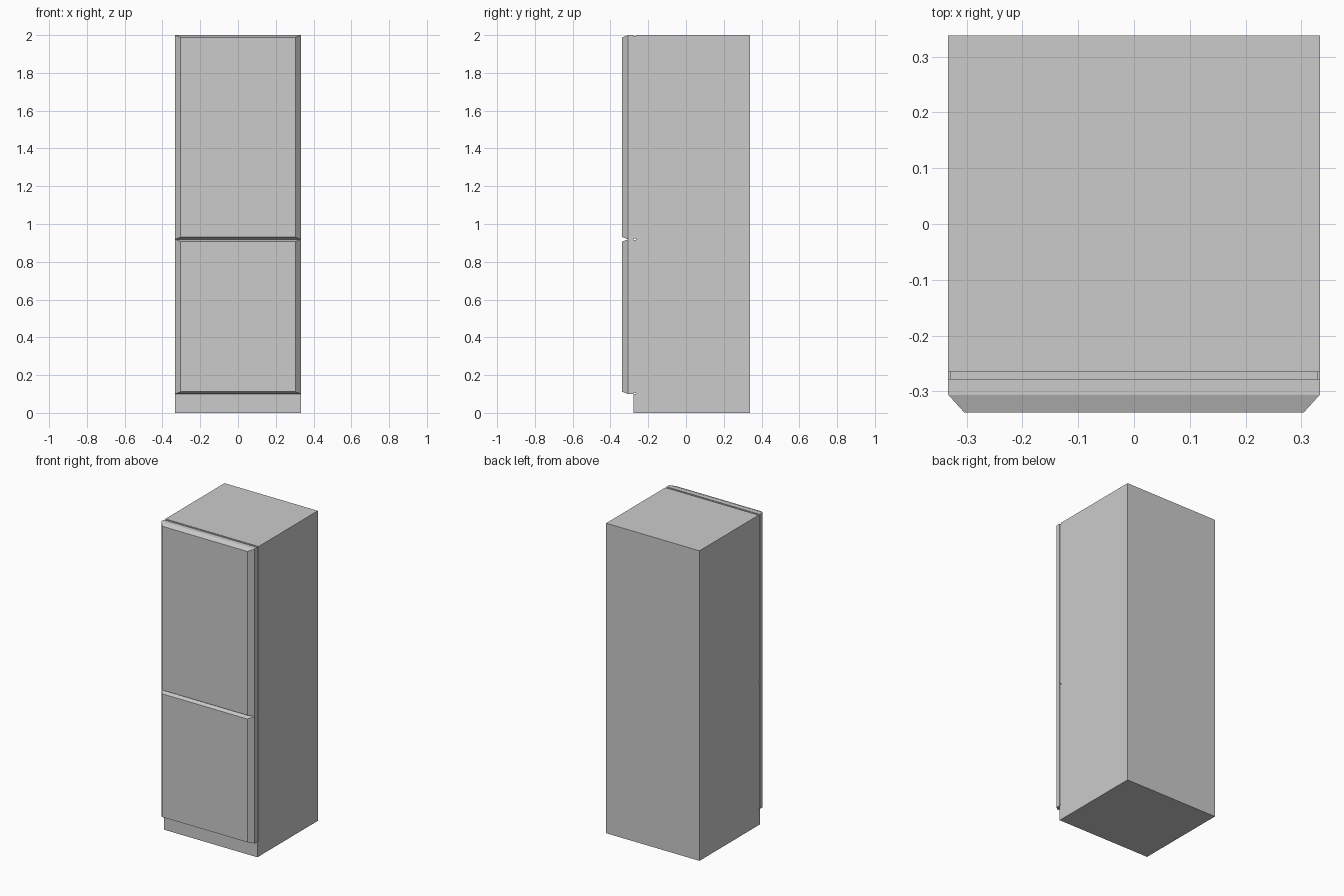
import bpy, bmesh

if "Cube" in bpy.data.objects:
    bpy.data.objects.remove(bpy.data.objects["Cube"])

HALF_W = 0.333
BACK = 0.338
BODY_FRONT, DOOR_BACK, DOOR_EDGE, DOOR_FRONT = -0.265, -0.278, -0.306, -0.338
PLINTH_H = 0.10


def finish(name, bm):
    bmesh.ops.recalc_face_normals(bm, faces=bm.faces)
    mesh = bpy.data.meshes.new(name)
    bm.to_mesh(mesh)
    bm.free()
    obj = bpy.data.objects.new(name, mesh)
    bpy.context.collection.objects.link(obj)
    return obj


def loft(name, sections):
    """Skin equal-length loops of points and cap both ends."""
    bm = bmesh.new()
    rings = [[bm.verts.new(p) for p in s] for s in sections]
    n = len(rings[0])
    for a, b in zip(rings, rings[1:]):
        for i in range(n):
            j = (i + 1) % n
            bm.faces.new((a[i], a[j], b[j], b[i]))
    bm.faces.new(rings[0])
    bm.faces.new(rings[-1])
    return finish(name, bm)


def rect(y, hw, z0, z1):
    return [(-hw, y, z0), (hw, y, z0), (hw, y, z1), (-hw, y, z1)]


# Cabinet: side profile with a plinth step under the doors
profile = [(DOOR_BACK, 0), (BACK, 0), (BACK, 2), (BODY_FRONT, 2),
           (BODY_FRONT, PLINTH_H), (DOOR_BACK, PLINTH_H)]
loft("cabinet", [[(x, y, z) for y, z in profile] for x in (-HALF_W, HALF_W)])

# Doors: flat slab with a bevelled front, and a slightly inset seal behind
for label, z0, z1 in (("lower", PLINTH_H, 0.919), ("upper", 0.919, 2.0)):
    loft(label + "_door", [
        rect(DOOR_BACK, HALF_W, z0, z1),
        rect(DOOR_EDGE, HALF_W, z0, z1),
        rect(DOOR_FRONT, HALF_W - 0.029, z0 + 0.012, z1 - 0.012),
    ])
    loft(label + "_door_seal", [
        rect(y, HALF_W - 0.004, z0 + 0.004, z1 - 0.004)
        for y in (BODY_FRONT, DOOR_BACK)
    ])
